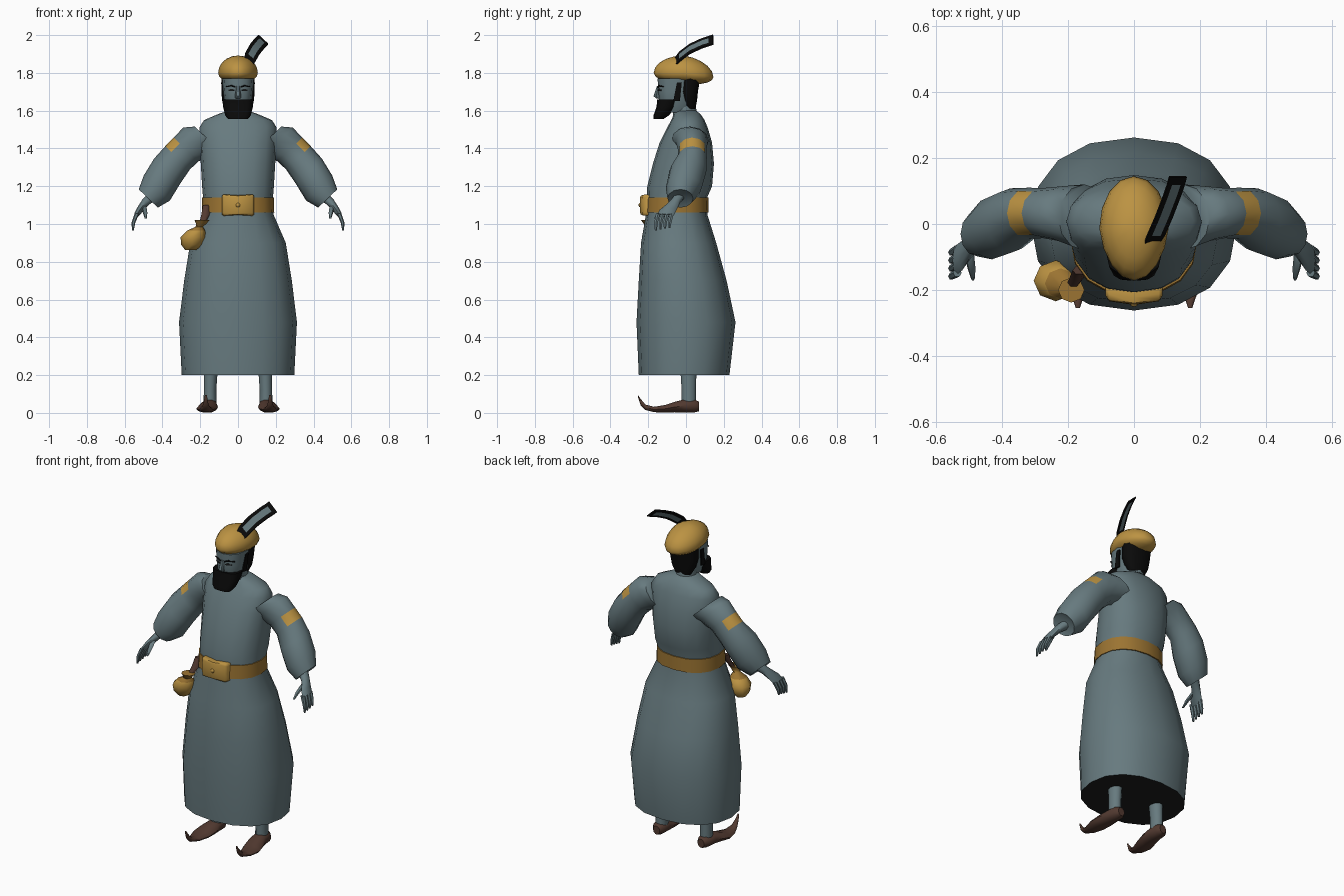
import bpy, bmesh, math
from mathutils import Vector

X, Y, Z = Vector((1, 0, 0)), Vector((0, 1, 0)), Vector((0, 0, 1))


def material(name, r, g, b):
    m = bpy.data.materials.new(name)
    m.diffuse_color = (r, g, b, 1)
    return m


GREY = material("slate grey", 0.135, 0.195, 0.212)
GOLD = material("gold", 0.50, 0.29, 0.055)
BELT = material("dark gold", 0.33, 0.175, 0.032)
BLACK = material("black", 0.003, 0.003, 0.003)
BROWN = material("brown leather", 0.085, 0.042, 0.03)
DARK = material("dark lining", 0.012, 0.013, 0.013)


def finish(bm, name, mats, mirror=False, rule=None):
    """Turn a bmesh into an object; rule(face) gives the material slot."""
    bmesh.ops.recalc_face_normals(bm, faces=bm.faces)
    bm.normal_update()
    if rule:
        for f in bm.faces:
            f.material_index = rule(f)
    me = bpy.data.meshes.new(name)
    bm.to_mesh(me)
    bm.free()
    ob = bpy.data.objects.new(name, me)
    bpy.context.collection.objects.link(ob)
    for m in mats:
        me.materials.append(m)
    if mirror:
        ob.modifiers.new("mirror", 'MIRROR')
    bpy.ops.object.select_all(action='DESELECT')
    ob.select_set(True)
    bpy.context.view_layer.objects.active = ob
    bpy.ops.object.shade_smooth_by_angle(angle=math.radians(50))
    return ob


def loft(name, secs, mats, u=X, v=Y, n=12, p=1.0, mirror=False, rule=None):
    """Skin sections (x, y, z, radius along u, radius along v)."""
    bm = bmesh.new()
    rings = []
    for x, y, z, ru, rv in secs:
        ring = []
        for i in range(n):
            a = 2 * math.pi * i / n
            c, s = math.cos(a), math.sin(a)
            c = math.copysign(abs(c) ** p, c)
            s = math.copysign(abs(s) ** p, s)
            ring.append(bm.verts.new(Vector((x, y, z)) + u * c * ru + v * s * rv))
        rings.append(ring)
    for a, b in zip(rings, rings[1:]):
        for i in range(n):
            j = (i + 1) % n
            bm.faces.new((a[i], a[j], b[j], b[i]))
    bm.faces.new(rings[0])
    bm.faces.new(rings[-1])
    return finish(bm, name, mats, mirror, rule)


def stack(name, rows, mats, **kw):
    """Upright loft from rows (z, half width, front y, back y)."""
    return loft(name, [(0, (f + b) / 2, z, w, (b - f) / 2) for z, w, f, b in rows], mats, **kw)


def ball(name, centre, size, mats, seg=12, rings=8, shape=None):
    bm = bmesh.new()
    bmesh.ops.create_uvsphere(bm, u_segments=seg, v_segments=rings, radius=1)
    for v in bm.verts:
        if shape:
            shape(v.co)
        v.co = Vector(centre) + Vector([a * b for a, b in zip(v.co, size)])
    return finish(bm, name, mats)


# Robe with dark underside
stack("robe", [
    (0.20, 0.298, -0.25, 0.23), (0.48, 0.312, -0.262, 0.262), (0.70, 0.285, -0.25, 0.215),
    (0.90, 0.253, -0.238, 0.16), (1.05, 0.188, -0.212, 0.113), (1.14, 0.185, -0.207, 0.112),
    (1.20, 0.19, -0.205, 0.138), (1.32, 0.197, -0.175, 0.148), (1.43, 0.203, -0.14, 0.138),
    (1.51, 0.205, -0.1, 0.115), (1.55, 0.18, -0.078, 0.098), (1.58, 0.11, -0.065, 0.078),
    (1.60, 0.055, -0.06, 0.055)], [GREY, DARK], n=16, p=0.88,
    rule=lambda f: 1 if f.normal.z < -0.9 else 0)

# Belt, buckle and stud
stack("belt", [(1.06, 0.192, -0.217, 0.12), (1.14, 0.19, -0.213, 0.118)], [BELT], n=16, p=0.88)
loft("buckle", [(-0.086, -0.2, 1.1, 0.018, 0.05), (-0.075, -0.212, 1.1, 0.022, 0.057),
                (0, -0.222, 1.1, 0.023, 0.052), (0.075, -0.212, 1.1, 0.022, 0.057),
                (0.086, -0.2, 1.1, 0.018, 0.05)], [GOLD], u=Y, v=Z, n=12, p=0.4)
ball("buckle_stud", (0, -0.243, 1.1), (0.012, 0.008, 0.012), [GOLD], 8, 6)

# Sleeves with a gold band over the outer side
OUT = Vector((0.72, 0, 0.69))


def sleeve_rule(f):
    c = f.calc_center_median()
    along = c.x * 0.69 - c.z * 0.72
    side = (c - Vector((0.3, 0.033, 1.375))).dot(OUT)
    return 1 if -0.83 < along < -0.755 and side > 0.03 else 0


loft("sleeves", [
    (0.15, 0.02, 1.44, 0.11, 0.10), (0.21, 0.03, 1.435, 0.11, 0.085),
    (0.275, 0.033, 1.395, 0.091, 0.076), (0.32, 0.033, 1.35, 0.09, 0.077),
    (0.375, 0.01, 1.28, 0.096, 0.098), (0.43, -0.012, 1.19, 0.096, 0.095),
    (0.475, -0.03, 1.135, 0.07, 0.068), (0.468, -0.03, 1.14, 0.045, 0.045)],
    [GREY, GOLD], u=OUT, v=Y, mirror=True, rule=sleeve_rule)

# Hands: palm, four fingers and thumb
loft("palms", [(0.45, -0.03, 1.15, 0.028, 0.032), (0.49, -0.06, 1.115, 0.022, 0.03),
               (0.52, -0.095, 1.075, 0.018, 0.045), (0.54, -0.11, 1.045, 0.013, 0.045)],
     [GREY], u=OUT, v=Y, n=8, mirror=True)
for i in range(4):
    y = -0.148 + 0.024 * i
    loft("finger_%d" % (i + 1), [(0.535, y, 1.055, 0.013, 0.013), (0.553, y - 0.01, 1.01, 0.010, 0.011),
                                 (0.557, y - 0.012, 0.965 + 0.005 * i, 0.005, 0.006)],
         [GREY], u=X, v=Y, n=6, mirror=True)
loft("thumbs", [(0.5, -0.085, 1.095, 0.015, 0.02), (0.492, -0.135, 1.06, 0.012, 0.014),
                (0.488, -0.165, 1.03, 0.006, 0.007)], [GREY], u=X, v=Y, n=6, mirror=True)

# Legs and curled shoes
loft("legs", [(0.148, 0.015, 0.04, 0.034, 0.04), (0.148, 0.015, 0.12, 0.033, 0.04),
              (0.143, 0.012, 0.26, 0.038, 0.046)], [GREY], n=10, mirror=True)
loft("shoes", [
    (0.148, 0.07, 0.034, 0.022, 0.026), (0.15, 0.045, 0.037, 0.04, 0.036),
    (0.152, -0.01, 0.037, 0.044, 0.036), (0.158, -0.06, 0.031, 0.052, 0.029),
    (0.167, -0.11, 0.022, 0.054, 0.021), (0.17, -0.17, 0.018, 0.036, 0.015),
    (0.17, -0.215, 0.03, 0.02, 0.015), (0.17, -0.24, 0.057, 0.011, 0.018),
    (0.17, -0.255, 0.09, 0.006, 0.006)], [BROWN], u=X, v=Z, n=10, mirror=True)

# Head, hair, beard
stack("neck", [(1.57, 0.06, -0.07, 0.06), (1.67, 0.052, -0.07, 0.045)], [GREY])
stack("head", [(1.59, 0.05, -0.12, 0.02), (1.64, 0.072, -0.142, 0.04), (1.70, 0.079, -0.148, 0.05),
               (1.77, 0.084, -0.15, 0.06)], [GREY], p=0.85)
stack("hair", [(1.61, 0.05, 0.0, 0.05), (1.65, 0.073, -0.02, 0.058), (1.70, 0.084, -0.035, 0.063),
               (1.77, 0.087, -0.03, 0.075)], [BLACK], p=0.8)
stack("beard", [(1.555, 0.052, -0.172, -0.12), (1.575, 0.068, -0.172, -0.09),
                (1.62, 0.079, -0.156, -0.055), (1.66, 0.083, -0.152, -0.035)], [BLACK], p=0.7)
loft("sideburns", [(0.077, -0.05, 1.65, 0.008, 0.02), (0.082, -0.035, 1.75, 0.007, 0.015)],
     [BLACK], n=6, mirror=True)
loft("nose", [(0, -0.148, 1.665, 0.014, 0.012), (0, -0.158, 1.677, 0.017, 0.016),
              (0, -0.147, 1.73, 0.008, 0.008)], [GREY], n=6)
loft("eyes", [(0.018, -0.146, 1.708, 0.004, 0.003), (0.034, -0.141, 1.71, 0.005, 0.007),
              (0.05, -0.132, 1.708, 0.004, 0.003)], [DARK], u=Y, v=Z, n=6, mirror=True)
loft("eyebrows", [(0.012, -0.148, 1.724, 0.005, 0.004), (0.035, -0.143, 1.732, 0.005, 0.005),
                  (0.064, -0.122, 1.727, 0.005, 0.003)], [BLACK], u=Y, v=Z, n=6, mirror=True)


# Turban, drooping at the back
def turban_shape(co):
    co.z *= 0.092 if co.z > 0 else 0.056
    co.z -= 0.022 * max(0, co.y)
    co.x *= 1 - 0.12 * max(0, -co.y)


ball("turban", (0, -0.013, 1.80), (0.105, 0.158, 1), [GOLD], 16, 10, turban_shape)

# Feather: grey blade with black border
bm = bmesh.new()
half = Vector((0.026, 0.0, -0.024))
thick = Vector((0.3, -0.5, 0.8)) * 0.004
spine = [(0.045, -0.075, 1.835), (0.066, -0.035, 1.885), (0.09, 0.02, 1.927),
         (0.115, 0.085, 1.957), (0.127, 0.12, 1.968), (0.133, 0.143, 1.976)]
rows = []
for k, s in enumerate(spine):
    w = half * (0.7 if k == 0 else 1)
    cols = [Vector(s) + w * t for t in (-1, -0.5, 0.5, 1)]
    rows.append([bm.verts.new(c + thick) for c in cols] + [bm.verts.new(c - thick) for c in reversed(cols)])
blade = set()
for k, (a, b) in enumerate(zip(rows, rows[1:])):
    for i in range(8):
        f = bm.faces.new((a[i], a[(i + 1) % 8], b[(i + 1) % 8], b[i]))
        if i in (1, 5) and 0 < k < 4:
            blade.add(f)
bm.faces.new(rows[0])
bm.faces.new(rows[-1])
finish(bm, "feather", [BLACK, GREY], rule=lambda f: 1 if f in blade else 0)

# Coin pouch hanging from the belt
loft("pouch", [
    (-0.25, -0.165, 0.863, 0.03, 0.03), (-0.245, -0.168, 0.89, 0.056, 0.052),
    (-0.237, -0.172, 0.93, 0.067, 0.062), (-0.222, -0.18, 0.965, 0.048, 0.046),
    (-0.205, -0.19, 0.985, 0.02, 0.02), (-0.195, -0.197, 1.0, 0.026, 0.026),
    (-0.19, -0.2, 1.02, 0.04, 0.038)], [GOLD, BELT], n=8,
    rule=lambda f: 1 if f.calc_center_median().z > 0.975 else 0)
loft("pouch_strap", [(-0.19, -0.19, 1.0, 0.016, 0.012), (-0.172, -0.16, 1.05, 0.022, 0.014),
                     (-0.166, -0.14, 1.10, 0.02, 0.014)], [BROWN], n=6)
